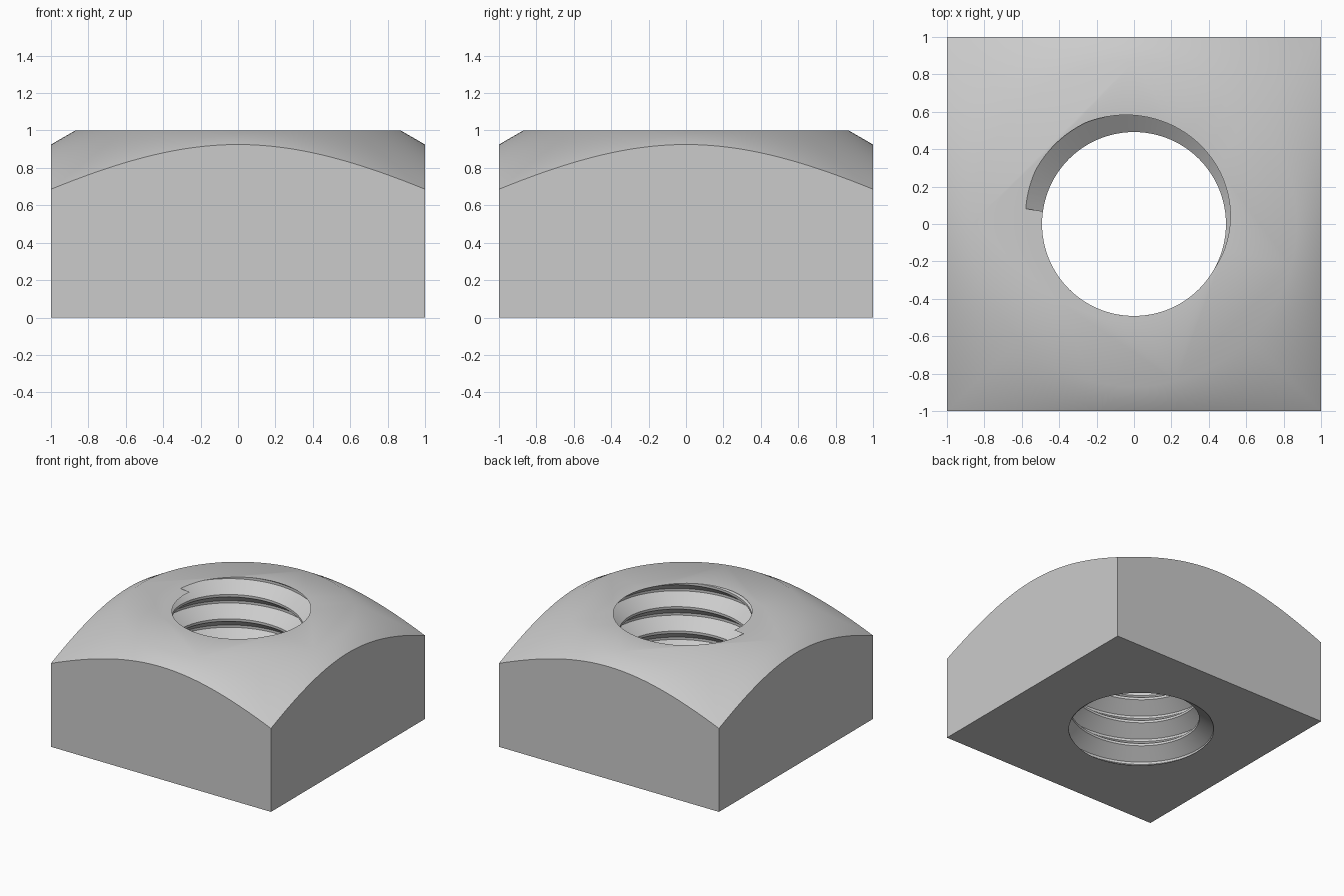
import bpy, bmesh
from math import cos, sin, pi, radians, tan

if "Cube" in bpy.data.objects:
    bpy.data.objects.remove(bpy.data.objects["Cube"])

MINOR, MAJOR, PITCH = 0.4917, 0.6, 0.2     # thread sizes
CHAMFER_R = 0.87                           # flat top radius
STEPS = 96


def make_object(name, bm):
    bmesh.ops.recalc_face_normals(bm, faces=bm.faces)
    mesh = bpy.data.meshes.new(name)
    bm.to_mesh(mesh)
    bm.free()
    obj = bpy.data.objects.new(name, mesh)
    bpy.context.collection.objects.link(obj)
    return obj


def apply_boolean(target, tool, operation):
    mod = target.modifiers.new("cut", 'BOOLEAN')
    mod.object, mod.operation, mod.solver = tool, operation, 'EXACT'
    bpy.context.view_layer.objects.active = target
    bpy.ops.object.modifier_apply(modifier=mod.name)
    bpy.data.objects.remove(tool, do_unlink=True)


# Square block
bm = bmesh.new()
bmesh.ops.create_cube(bm, size=2)
for v in bm.verts:
    v.co.z = (v.co.z + 1) / 2
nut = make_object("square_nut", bm)

# 30 degree cone that rounds off the top corners
bm = bmesh.new()
bmesh.ops.create_cone(bm, cap_ends=True, segments=192, depth=1.2,
                      radius1=CHAMFER_R + 1.2 / tan(radians(30)), radius2=CHAMFER_R)
for v in bm.verts:
    v.co.z += 0.4
apply_boolean(nut, make_object("chamfer_cone", bm), 'INTERSECT')

# Helical screw core used to cut the threaded hole
profile = [(MINOR, 0), (MAJOR, 0.4), (MAJOR, 0.5), (MINOR, 0.9)]
bm = bmesh.new()
columns = []
for i in range(STEPS):
    a = 2 * pi * i / STEPS
    columns.append([bm.verts.new((r * cos(a), r * sin(a),
                                  0.0361 + (turn + f + i / STEPS) * PITCH))
                    for turn in range(-3, 8) for r, f in profile])
count = len(columns[0])
for i in range(STEPS):
    here, after = columns[i], columns[(i + 1) % STEPS]
    shift = 4 if i == STEPS - 1 else 0
    for k in range(count - 1 - shift):
        bm.faces.new((here[k], after[k + shift], after[k + 1 + shift], here[k + 1]))
low, high = bm.verts.new((0, 0, -0.6)), bm.verts.new((0, 0, 1.8))
for e in [e for e in bm.edges if e.is_boundary]:
    a, b = e.verts
    bm.faces.new((a, b, low if a.co.z < 0.5 else high))
apply_boolean(nut, make_object("thread_core", bm), 'DIFFERENCE')

# Thin lip closing the thread run-out at the top face
bm = bmesh.new()
bm.from_mesh(nut.data)
rows = []
for i in range(33):
    deg = 172 + (295 - 172) * i / 32
    outer = MAJOR - (MAJOR - MINOR) * (deg - 151) / 144
    a = radians(deg)
    rows.append([bm.verts.new((r * cos(a), r * sin(a), 1)) for r in (MINOR, outer + 0.0005)])
for (a, b), (c, d) in zip(rows, rows[1:]):
    bm.faces.new((a, b, d, c))
bm.to_mesh(nut.data)
bm.free()

# Smooth shading with sharp edges kept
bpy.ops.object.select_all(action='DESELECT')
nut.select_set(True)
bpy.context.view_layer.objects.active = nut
bpy.ops.object.shade_smooth_by_angle(angle=radians(35))
